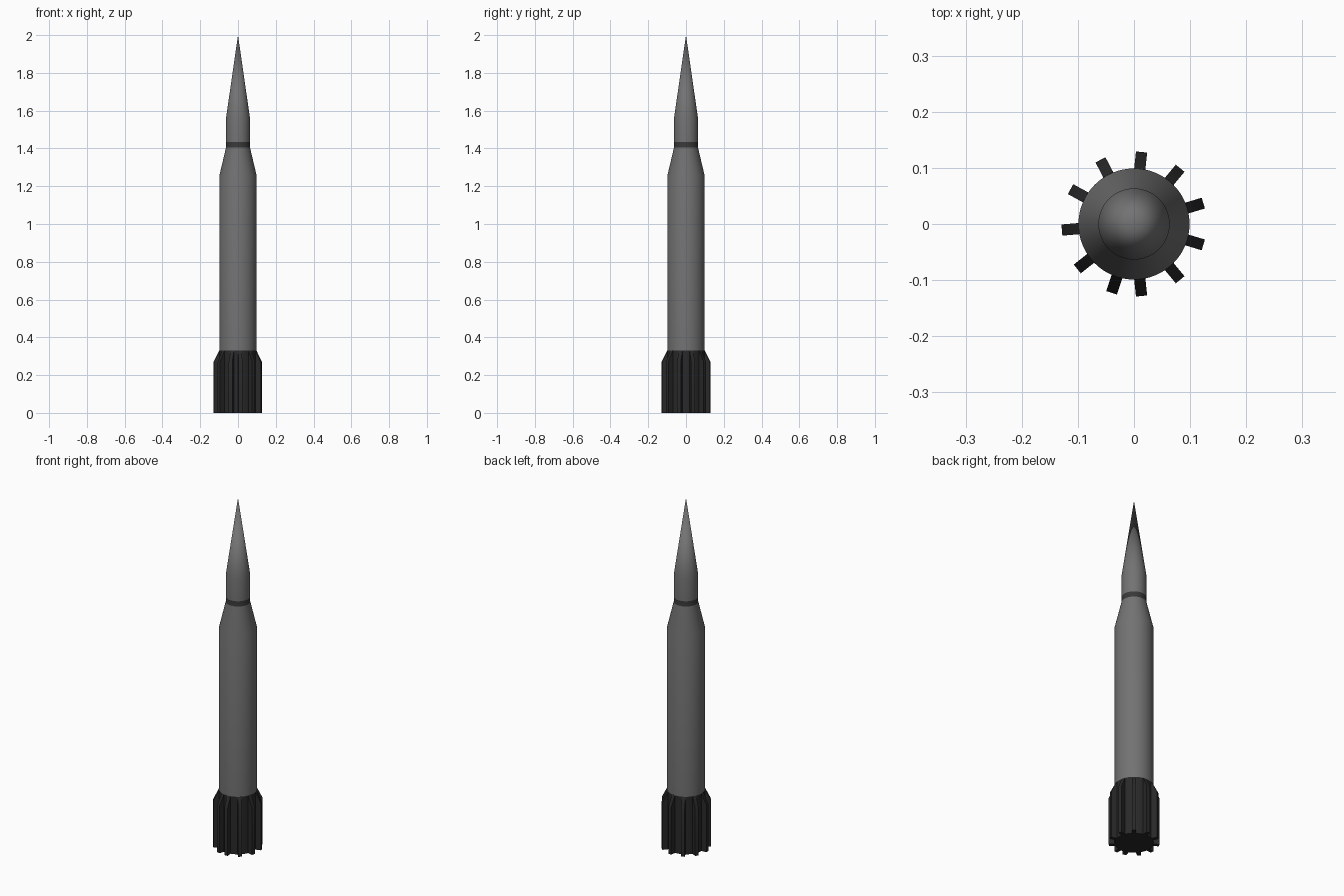
import bpy, bmesh, math
from mathutils import Matrix

if "Cube" in bpy.data.objects:
    bpy.data.objects.remove(bpy.data.objects["Cube"])

def material(name, v):
    m = bpy.data.materials.new(name)
    m.diffuse_color = (v, v, v, 1)
    m.use_nodes = True
    m.node_tree.nodes["Principled BSDF"].inputs["Base Color"].default_value = m.diffuse_color
    return m

grey = material("body grey", 0.17)
black = material("fin black", 0.022)
charcoal = material("band charcoal", 0.04)

def finish(name, bm, mats):
    bmesh.ops.recalc_face_normals(bm, faces=bm.faces)
    me = bpy.data.meshes.new(name)
    bm.to_mesh(me)
    bm.free()
    for m in mats:
        me.materials.append(m)
    ob = bpy.data.objects.new(name, me)
    bpy.context.collection.objects.link(ob)
    bpy.ops.object.select_all(action='DESELECT')
    ob.select_set(True)
    bpy.context.view_layer.objects.active = ob
    bpy.ops.object.shade_smooth_by_angle(angle=math.radians(30))
    return ob

# Hull: turned profile (radius, height), coloured by height
profile = [(0, 0), (0.099, 0), (0.099, 0.33), (0.099, 1.255), (0.0635, 1.405),
           (0.0635, 1.435), (0.0635, 1.56), (0, 2.0)]
bm = bmesh.new()
vs = [bm.verts.new((r, 0, z)) for r, z in profile]
edges = [bm.edges.new(p) for p in zip(vs, vs[1:])]
bmesh.ops.spin(bm, geom=vs + edges, axis=(0, 0, 1), cent=(0, 0, 0),
               angle=math.tau, steps=64, use_duplicate=False)
bmesh.ops.remove_doubles(bm, verts=bm.verts, dist=1e-5)
for f in bm.faces:
    z = f.calc_center_median().z
    f.material_index = 1 if z < 0.33 else 2 if 1.405 < z < 1.435 else 0
finish("hull", bm, [grey, black, charcoal])

# Tail fins: eleven chamfered ribs, with one narrower gap
outline = [(0.09, 0), (0.129, 0), (0.129, 0.27), (0.099, 0.33), (0.09, 0.33)]
bm = bmesh.new()
for k in range(11):
    rot = Matrix.Rotation(math.radians(-84 + 33.6 * k), 3, 'Z')
    face = bm.faces.new([bm.verts.new((r, -0.01, z)) for r, z in outline])
    ext = bmesh.ops.extrude_face_region(bm, geom=[face], use_keep_orig=True)
    top = [g for g in ext["geom"] if isinstance(g, bmesh.types.BMVert)]
    bmesh.ops.translate(bm, verts=top, vec=(0, 0.02, 0))
    bmesh.ops.rotate(bm, verts=top + list(face.verts), cent=(0, 0, 0), matrix=rot)
finish("tail_fins", bm, [black])
